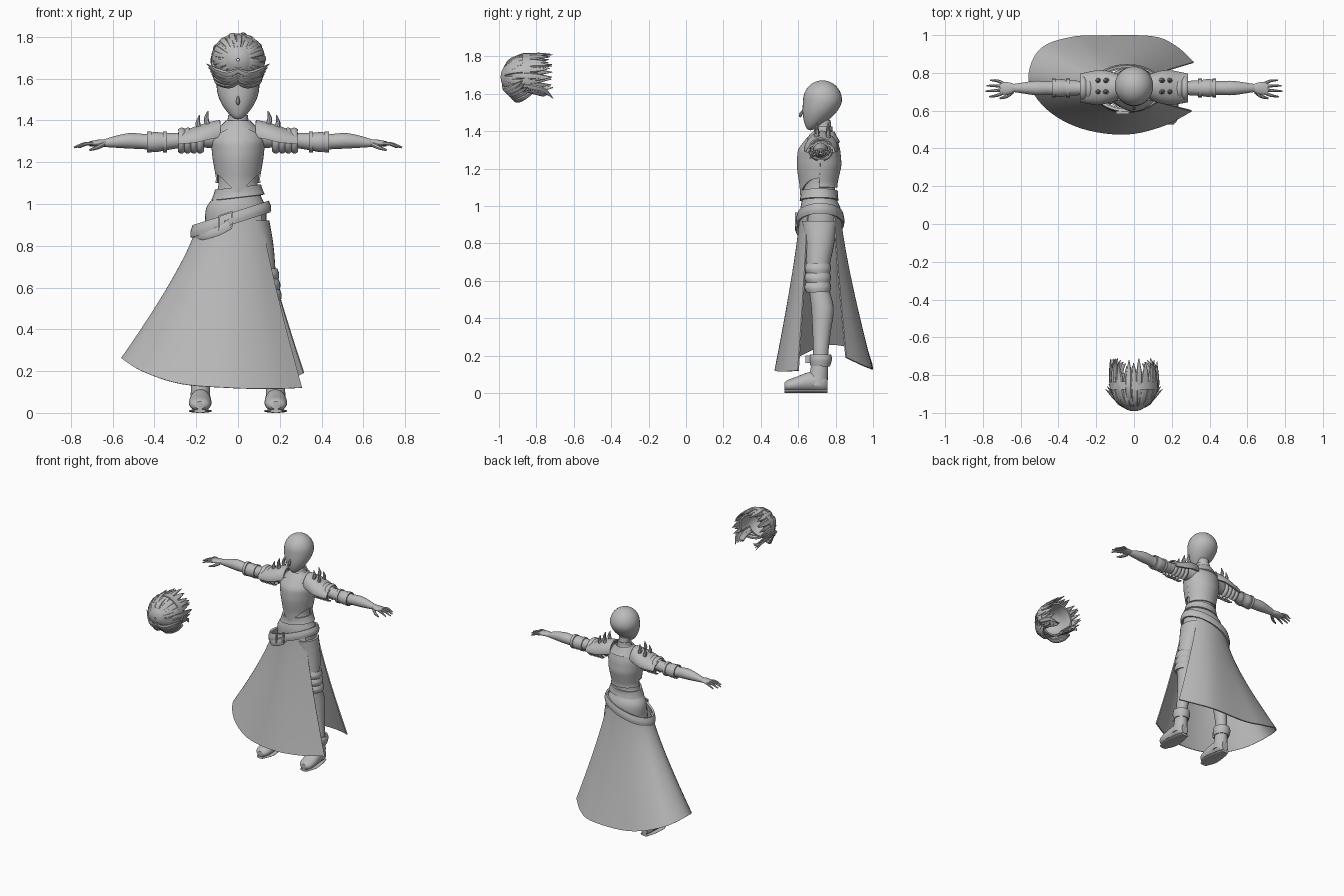
import bpy, bmesh, math, random
from math import sin, cos, pi, radians
from mathutils import Vector

random.seed(4)
if "Cube" in bpy.data.objects:
    bpy.data.objects.remove(bpy.data.objects["Cube"])

GREY = (0.5, 0.5, 0.5, 1)
clay = bpy.data.materials.new("clay grey")
clay.use_nodes = True
clay.diffuse_color = GREY
clay.node_tree.nodes["Principled BSDF"].inputs["Base Color"].default_value = GREY


def finish(name, bm, thick=0, angle=40):
    bmesh.ops.recalc_face_normals(bm, faces=bm.faces)
    mesh = bpy.data.meshes.new(name)
    bm.to_mesh(mesh)
    bm.free()
    mesh.materials.append(clay)
    ob = bpy.data.objects.new(name, mesh)
    bpy.context.collection.objects.link(ob)
    bpy.ops.object.select_all(action='DESELECT')
    ob.select_set(True)
    bpy.context.view_layer.objects.active = ob
    if thick:
        mod = ob.modifiers.new("thickness", 'SOLIDIFY')
        mod.thickness, mod.offset = thick, 0
        bpy.ops.object.convert(target='MESH')
    bpy.ops.object.shade_smooth_by_angle(angle=radians(angle))
    return ob


def spline(keys, t):
    """Smooth interpolation through a list of equal-length tuples."""
    s = min(max(t, 0), 1) * (len(keys) - 1)
    i = min(int(s), len(keys) - 2)
    f = s - i
    p = [keys[min(max(k, 0), len(keys) - 1)] for k in range(i - 1, i + 3)]
    return [b + f / 2 * (c - a + f * (2 * a - 5 * b + 4 * c - d + f * (3 * (b - c) + d - a)))
            for a, b, c, d in zip(*p)]


def grid(name, f, rows, cols, closed=True, cap=True, thick=0):
    """Surface from f(u, v); v wraps round when closed."""
    bm = bmesh.new()
    div = cols if closed else cols - 1
    vs = [[bm.verts.new(f(i / (rows - 1), j / div)) for j in range(cols)] for i in range(rows)]
    for a, b in zip(vs, vs[1:]):
        for j in range(div):
            k = (j + 1) % cols
            bm.faces.new((a[j], a[k], b[k], b[j]))
    if closed and cap:
        bm.faces.new(vs[0])
        bm.faces.new(vs[-1])
    return finish(name, bm, thick)


def tube(name, keys, axis='z', rows=0, cols=24, slope=0, arc=None, **kw):
    """Elliptical sections (x, y, z, radius, radius) along one axis."""
    start, span = (radians(arc[0]), radians(arc[1] - arc[0])) if arc else (0, 2 * pi)

    def f(u, v):
        x, y, z, a, b = spline(keys, u)
        c, s = a * cos(start + span * v), b * sin(start + span * v)
        if axis == 'z':
            return (x + c, y + s, z + slope * c)
        return (x, y + c, z + s) if axis == 'x' else (x + c, y, z + s)
    return grid(name, f, rows or 5 * len(keys), cols, closed=not arc, **kw)


def sweep(name, path, radii, flat=1, cols=8, rows=10, out=None):
    """Tapered strand along a path; out(p) gives the thin direction."""
    def f(u, v):
        p = Vector(spline(path, u))
        d = (Vector(spline(path, u + .05)) - Vector(spline(path, u - .05))).normalized()
        side = d.cross(out(p) if out else Vector((.1, 1, .2))).normalized()
        r = spline([(q,) for q in radii], u)[0]
        return p + r * (cos(2 * pi * v) * side + flat * sin(2 * pi * v) * side.cross(d))
    return grid(name, f, rows, cols)


def box(name, loc, size, lean=0):
    bm = bmesh.new()
    bmesh.ops.create_cube(bm, size=1)
    for v in bm.verts:
        v.co = Vector(loc) + Vector(a * b for a, b in zip(v.co, size)) + Vector((0, 0, lean * v.co.x * size[0]))
    return finish(name, bm)


# Head: skull that narrows and leans forward to the chin
def head(u, v):
    th = .02 + u * (pi - .04)
    x, y, z = sin(th) * cos(2 * pi * v), sin(th) * sin(2 * pi * v), cos(th)
    t = max(-z, 0)
    y = .73 + y * .104 * (1 - .35 * t * t) - .065 * t ** 1.5
    return (x * .102 * (1 - .3 * t * t), y, 1.565 + z * (.16 if z < 0 else .107))


grid("head", head, 28, 32)
sweep("nose", [(0, .63, 1.52), (0, .613, 1.49), (0, .61, 1.475)], [.003, .009, .005])

# Torso and neck
TORSO = [(-.01, .72, .84, .14, .1), (-.01, .72, .97, .145, .11), (0, .712, 1.05, .105, .088),
         (0, .712, 1.12, .093, .086), (0, .718, 1.22, .11, .102), (0, .715, 1.3, .118, .098),
         (0, .725, 1.36, .1, .07), (0, .735, 1.4, .045, .045), (0, .735, 1.46, .038, .038)]
tube("torso", TORSO, cols=32)


def body(z):
    for a, b in zip(TORSO, TORSO[1:]):
        if z <= b[2]:
            t = (z - a[2]) / (b[2] - a[2])
            return [p + t * (q - p) for p, q in zip(a, b)]


# Cuirass: pointed, keeled front and plainer back
for side, name in ((-1, "breastplate"), (1, "backplate")):
    def plate(u, v):
        a = pi * v
        c, s = cos(a), sin(a)
        low = 1.05 + .1 * abs(c) if side < 0 else 1.1
        z = low + u * (1.28 + .085 * s - low)
        x, y, _, rx, ry = body(z)
        keel = .012 * (1 - abs(c)) * sin(pi * u) if side < 0 else 0
        return (x + (rx + .008) * c, y + side * ((ry + .008) * s + keel), z)
    grid(name, plate, 16, 33, closed=False, thick=.008)
tube("waist_sash", [(0, .712, 1.03, .122, .098), (0, .712, 1.055, .112, .094), (0, .712, 1.08, .104, .094)],
     slope=.12, cap=False, thick=.012)
tube("choker", [(0, .735, 1.4, .046, .046), (0, .735, 1.425, .043, .043)], rows=3, cap=False, thick=.008)
tube("gorget", [(0, .728, 1.34, .1, .092), (0, .73, 1.37, .08, .072), (0, .735, 1.395, .055, .055)],
     cap=False, thick=.01)

# Skirt: open on the left side, swept out to the right
HEM = [(.305, .6, .12), (.15, .52, .115), (-.05, .477, .12), (-.28, .51, .14), (-.46, .61, .2),
       (-.555, .76, .26), (-.5, .92, .23), (-.34, .985, .17), (-.15, .995, .13), (.1, .99, .13),
       (.22, .94, .15), (.315, .855, .19)]


def skirt(u, v):
    a = radians(-38 - 280 * v)
    top = Vector((-.03 + .172 * cos(a), .718 + .108 * sin(a), .93 + .056 * cos(a)))
    p = top.lerp(Vector(spline(HEM, v)), u)
    flare = u ** 1.2
    hem = spline(HEM, v)
    p.x, p.y = (top.x + flare * (hem[0] - top.x), top.y + flare * (hem[1] - top.y))
    return p


grid("skirt", skirt, 24, 64, closed=False, thick=.008)

# Tilted belt with buckle and tail
tube("belt", [(-.035, .718, .9, .184, .12), (-.035, .718, .925, .186, .122), (-.035, .718, .955, .176, .116)],
     slope=.33, cols=40, cap=False, thick=.014)
for dx in (-.03, .03):
    box("buckle_upright", (-.06 + dx, .59, .918 + .33 * dx), (.008, .014, .075))
for dz in (-.034, .034):
    box("buckle_bar", (-.06, .59, .918 + dz), (.06, .014, .008), .33)
box("buckle_pin", (-.045, .588, .923), (.045, .01, .008), .33)
sweep("belt_tail", [(-.04, .592, .9), (-.1, .597, .868), (-.17, .635, .85), (-.21, .69, .85)],
      [.022, .022, .022, .018], flat=.25, out=lambda p: p - Vector((-.03, .72, p.z)))

for s, side in ((1, "left"), (-1, "right")):
    def mir(keys):
        return [(s * k[0], *k[1:]) for k in keys]

    # Leg, knee guard and boot
    tube(side + "_leg", mir([(.075, .715, .92, .075, .095), (.1, .715, .8, .07, .078),
                             (.125, .705, .66, .056, .06), (.137, .71, .57, .05, .054),
                             (.15, .73, .45, .053, .06), (.165, .725, .32, .043, .048),
                             (.178, .72, .2, .038, .04), (.18, .715, .05, .042, .042)]))
    for n, z in enumerate((.665, .615, .565)):
        tube(side + "_knee_guard", mir([(.125 + .006 * n, .706, z + .025, .058, .06),
                                        (.13 + .006 * n, .704, z, .062, .066),
                                        (.133 + .006 * n, .706, z - .025, .056, .058)]), cap=False, thick=.01)
    tube(side + "_boot_cuff", mir([(.18, .72, .205, .05, .05), (.18, .72, .18, .054, .054),
                                   (.18, .718, .145, .046, .046)]), cap=False, thick=.012)
    tube(side + "_boot_ankle", mir([(.18, .715, .16, .043, .044), (.18, .71, .1, .046, .05),
                                    (.18, .7, .04, .05, .055)]))
    box(side + "_boot_buckle", (s * .18, .652, .18), (.03, .025, .04))
    tube(side + "_foot", mir([(.18, .757, .05, .026, .035), (.18, .73, .058, .044, .05),
                              (.18, .66, .06, .05, .052), (.181, .59, .047, .054, .04),
                              (.182, .545, .04, .045, .03), (.182, .526, .036, .024, .018)]), axis='y')
    tube(side + "_sole", mir([(.18, .756, .009, .03, .009), (.18, .7, .009, .046, .009),
                              (.18, .6, .009, .056, .009), (.182, .526, .009, .028, .009)]), axis='y')

    # Arm with flared elbow
    tube(side + "_arm", mir([(.09, .725, 1.32, .06, .055), (.18, .722, 1.315, .046, .045),
                             (.27, .72, 1.305, .038, .037), (.35, .72, 1.298, .042, .042),
                             (.4, .72, 1.296, .047, .048), (.44, .72, 1.298, .037, .037),
                             (.52, .72, 1.302, .038, .037), (.6, .72, 1.296, .027, .026),
                             (.645, .72, 1.29, .02, .017)]), axis='x')
    for x in (.35, .425):
        tube(side + "_elbow_band", mir([(x - .01, .72, 1.297, .045, .046), (x + .01, .72, 1.297, .045, .046)]),
             axis='x', rows=3, cap=False, thick=.008)

    # Hand
    tube(side + "_palm", mir([(.63, .72, 1.292, .02, .016), (.665, .718, 1.292, .032, .016),
                              (.71, .718, 1.288, .033, .012)]), axis='x')
    for n in range(4):
        y, reach = .692 + .018 * n, (.055, .075, .07, .05)[n]
        sweep(side + "_finger", mir([(.695, y, 1.289), (.7 + reach / 2, y - .012 + .008 * n, 1.287),
                                     (.71 + reach, y - .018 + .011 * n, 1.27)]), [.009, .008, .004])
    sweep(side + "_thumb", mir([(.645, .7, 1.285), (.675, .676, 1.27), (.71, .665, 1.258)]), [.012, .01, .005])

    # Shoulder plate, lames and curved spikes
    tube(side + "_pauldron", mir([(.085, .725, 1.325, .062, .072), (.14, .725, 1.315, .08, .07),
                                  (.2, .722, 1.3, .085, .066), (.285, .72, 1.29, .07, .045)]),
         axis='x', arc=(-5, 185), thick=.012)
    for n in range(4):
        x = .18 + .03 * n
        tube(side + "_lame", mir([(x - .014, .72, 1.305, .056, .052), (x, .72, 1.302, .064, .06),
                                  (x + .014, .72, 1.302, .058, .053)]), axis='x', arc=(-75, 255), thick=.008)
    for x in (.14, .18):
        for y in (.7, .76):
            z = 1.44 - .5 * x
            sweep(side + "_spike", [(s * x, y, z), (s * (x + .012), y, z + .035), (s * (x + .004), y, z + .075)],
                  [.013, .012, .002], rows=8)

# Hair piece: set apart, lying with its crown forward and open at the rear
CEN = Vector((0, -.865, 1.69))


def lock(phi, t, r, reach):
    """Point on the hair: domed over the crown, then straight to the tips."""
    th = min(t / .55, 1) * pi / 2
    y = -.12 * cos(th) + max(t - .55, 0) / .45 * reach
    return CEN + Vector((r * sin(th) * cos(phi), y, r * sin(th) * sin(phi)))


grid("hair_dome", lambda u, v: lock(2 * pi * v, .02 + u * .48, .1, 0), 12, 32, cap=False, thick=.012)
grid("hair_back_shell", lambda u, v: lock(radians(-25 + 230 * v), .48 + u * .35, .1, .12),
     8, 32, closed=False, thick=.012)


def outward(p):
    return Vector((p.x - CEN.x, min(p.y - CEN.y, 0), p.z - CEN.z))


for n in range(26):
    phi = radians(-35 + 250 * n / 25)
    reach, wave = random.uniform(.11, .155), random.uniform(-.12, .12)
    path = [lock(phi + wave * t, .06 + .94 * t, .107 + .012 * t + random.uniform(-.006, .008), reach)
            for t in (0, .25, .5, .75, 1)]
    sweep("hair_lock", path, [.006, .014, .018, .016, .002], flat=.6, rows=14, out=outward)
tube("hair_band", [(0, -.875, 1.69, .122, .12), (0, -.835, 1.69, .124, .12)], axis='y', rows=3,
     arc=(-25, 205), thick=.012)

# Fringe swept to both sides, and loose locks by the ears
for s in (-1, 1):
    for n in range(5):
        d = .014 * n
        sweep("fringe_lock", [(-s * .02, -.978 + d, 1.65 - d), (s * .04, -.965 + d, 1.622 - d),
                              (s * .095, -.925 + d, 1.635 - d), (s * (.15 - .6 * d), -.875 + d, 1.67 - 1.2 * d)],
              [.008, .017, .016, .002], flat=.7, rows=14, out=outward)
    for n in range(4):
        x = .115 - .014 * n
        sweep("ear_lock", [(s * x, -.9, 1.65 - .012 * n), (s * x, -.82, 1.635 - .008 * n),
                           (s * (x - .01), -.76, 1.62 - .008 * n),
                           (s * (x - .03), -.71 - .01 * n, 1.575 + .01 * n)],
              [.008, .015, .014, .002], flat=.6, rows=14, out=outward)
